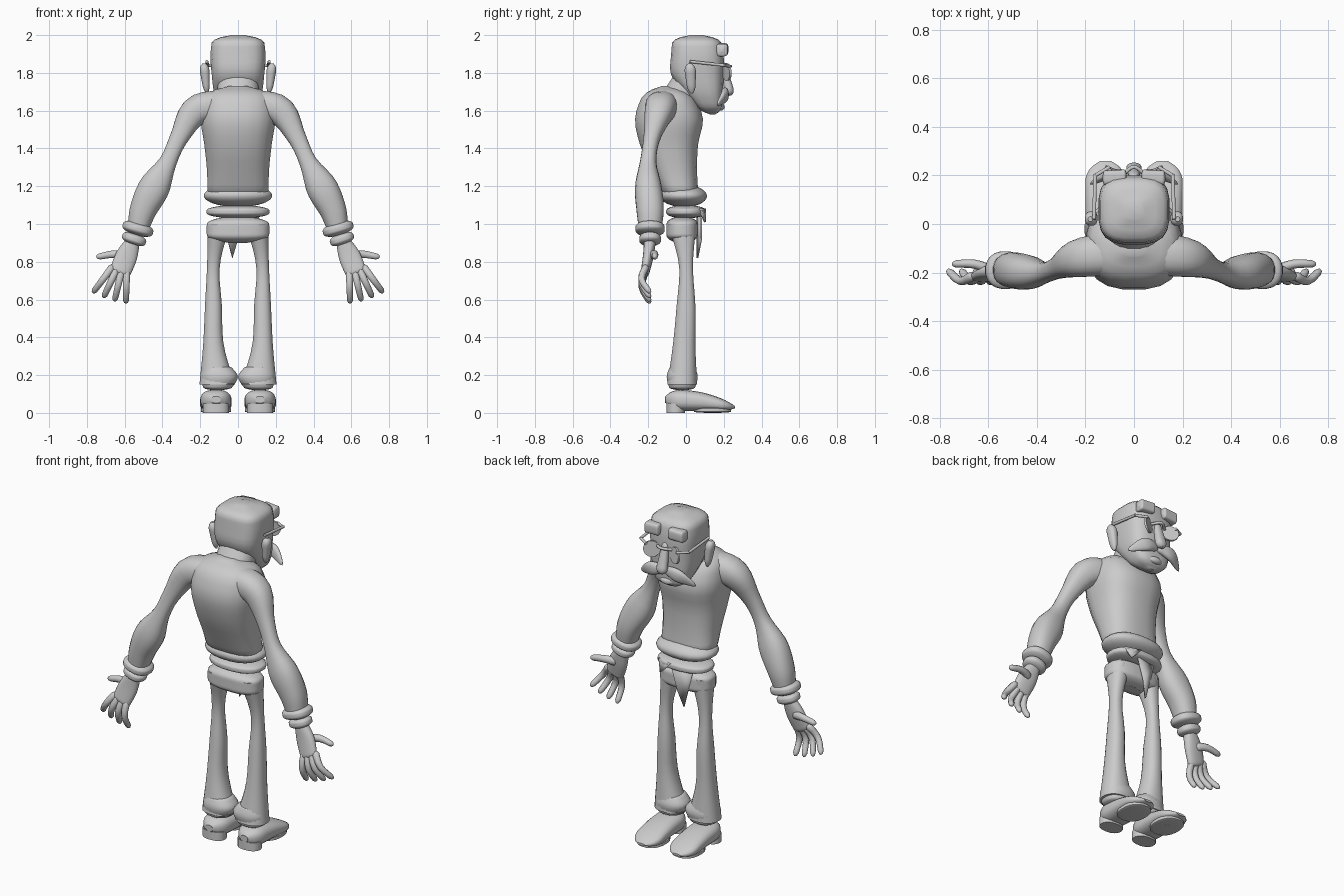
import bpy, bmesh, math
from mathutils import Vector

if "Cube" in bpy.data.objects:
    bpy.data.objects.remove(bpy.data.objects["Cube"])

GREY = (0.6, 0.6, 0.6, 1)
clay = bpy.data.materials.new("clay grey")
clay.use_nodes = True
clay.diffuse_color = GREY
clay.node_tree.nodes["Principled BSDF"].inputs["Base Color"].default_value = GREY
ACROSS, FORWARD, UP = Vector((1, 0, 0)), Vector((0, 1, 0)), Vector((0, 0, 1))


def finish(name, bm, mirror, thickness=0):
    """Turn a bmesh into a smooth, optionally mirrored object."""
    bmesh.ops.recalc_face_normals(bm, faces=bm.faces)
    mesh = bpy.data.meshes.new(name)
    bm.to_mesh(mesh)
    bm.free()
    mesh.materials.append(clay)
    part = bpy.data.objects.new(name, mesh)
    bpy.context.collection.objects.link(part)
    if thickness:
        solid = part.modifiers.new("thickness", "SOLIDIFY")
        solid.thickness, solid.offset = thickness, 0
    if mirror:
        part.modifiers.new("mirror", "MIRROR").use_mirror_merge = False
    bpy.context.view_layer.objects.active = part
    part.select_set(True)
    bpy.ops.object.shade_smooth_by_angle(angle=math.radians(50))
    part.select_set(False)


def along(keys, t):
    """Smooth curve through evenly spaced keys, straight when there are two."""
    if len(keys) == 1:
        return keys[0]
    padded = [2 * keys[0] - keys[1], *keys, 2 * keys[-1] - keys[-2]]
    place = t * (len(keys) - 1)
    i = min(int(place), len(keys) - 2)
    f = place - i
    a, b, c, d = padded[i:i + 4]
    return b + (c - a) * (f / 2) + (2 * a - 5 * b + 4 * c - d) * (f * f / 2) \
        + (3 * b - a - 3 * c + d) * (f ** 3 / 2)


def loft(name, path, widths, depths, axis=None, ref=FORWARD, cap=0.1,
         power=2.3, sides=20, steps=20, mirror=False):
    """Skin rounded rings along a path, closing both ends with a round cap."""
    keys = [Vector(p) for p in path]
    bm = bmesh.new()
    rings = []
    for step in range(steps + 1):
        t = (1 - math.cos(math.pi * step / steps)) / 2
        ahead = along(keys, min(t + 0.01, 1)) - along(keys, max(t - 0.01, 0))
        tangent = axis or ahead.normalized()
        side = ref.cross(tangent).normalized()
        front = tangent.cross(side)
        edge = min(t, 1 - t)
        shrink = 1
        if edge < cap:
            shrink = max(0.3, math.sqrt(1 - (1 - edge / cap) ** 2))
        ring = []
        for k in range(sides):
            angle = math.tau * (k + 0.5) / sides
            c, s = math.cos(angle), math.sin(angle)
            u = math.copysign(abs(c) ** (2 / power), c) * along(widths, t) * shrink
            v = math.copysign(abs(s) ** (2 / power), s) * along(depths, t) * shrink
            ring.append(bm.verts.new(along(keys, t) + side * u + front * v))
        rings.append(ring)
    for low, high in zip(rings, rings[1:]):
        for k in range(sides):
            n = (k + 1) % sides
            bm.faces.new((low[k], low[n], high[n], high[k]))
    bm.faces.new(rings[0])
    bm.faces.new(rings[-1])
    finish(name, bm, mirror)


def plate(name, corners):
    """Thin pointed piece of cloth."""
    bm = bmesh.new()
    bm.faces.new([bm.verts.new(c) for c in corners])
    finish(name, bm, False, thickness=0.01)


# Stooped sweater with a rolled hem, and the neck
loft("sweater", [(0, -.02, 1.12), (0, -.06, 1.27), (0, -.09, 1.42), (0, -.09, 1.57), (0, -.1, 1.73)],
     widths=[.165, .165, .18, .2, .17], depths=[.09, .12, .155, .18, .11], axis=UP, power=2.6)
loft("sweater_hem", [(0, -.01, 1.09), (0, -.02, 1.21)],
     widths=[.183], depths=[.127], axis=UP, cap=.5)
loft("neck", [(0, -.08, 1.6), (0, .05, 1.8)], widths=[.11], depths=[.09])

# Shirt tail and hips
loft("shirt_band", [(0, 0, 1.03), (0, 0, 1.1)], widths=[.168], depths=[.106], axis=UP, cap=.4)
loft("hips", [(0, -.02, .9), (0, -.02, 1.04)],
     widths=[.167], depths=[.085], axis=UP, cap=.3, power=2.8)
plate("long_shirt_tail", [(-.09, .06, 1.05), (.04, .08, 1.05), (0, .08, .92), (-.03, .06, .82)])
plate("short_shirt_tail", [(.03, .1, 1.08), (.13, .07, 1.08), (.1, .1, 1.01)])

# Flared trouser legs with turned-up cuffs
loft("trouser_leg", [(.1, -.02, 1), (.13, 0, .78), (.13, 0, .57), (.13, -.01, .36), (.11, -.02, .15)],
     widths=[.06, .034, .045, .055, .095], depths=[.075, .037, .05, .06, .08],
     axis=UP, cap=0, mirror=True)
loft("trouser_cuff", [(.11, -.02, .25), (.1, -.02, .19), (.11, -.02, .12)],
     widths=[.07, .1, .07], depths=[.065, .083, .065], axis=UP, mirror=True)

# Shoes with a low heel
loft("shoe", [(.117, -.11, .07), (.117, .08, .06), (.117, .26, .03)],
     widths=[.08, .084, .085], depths=[.06, .05, .022],
     axis=FORWARD, ref=UP, cap=.25, power=2.6, mirror=True)
loft("shoe_heel", [(.117, -.055, 0), (.117, -.055, .05)],
     widths=[.07], depths=[.05], axis=UP, cap=0, steps=1, mirror=True)
loft("shoe_sole", [(.117, .14, 0), (.117, .14, .03)],
     widths=[.08], depths=[.1], axis=UP, cap=.2, mirror=True)

# Thin upper arms running into baggy forearms
loft("arm", [(.06, -.12, 1.63), (.22, -.14, 1.6), (.31, -.18, 1.46), (.37, -.2, 1.33),
             (.44, -.2, 1.2), (.5, -.19, 1.08), (.53, -.19, .97)],
     widths=[.08, .08, .05, .047, .083, .073, .055],
     depths=[.09, .08, .045, .043, .07, .073, .06], cap=0, steps=32, mirror=True)
loft("sleeve_cuff", [(.52, -.19, 1.01), (.54, -.19, .94)],
     widths=[.084], depths=[.078], cap=.4, mirror=True)
loft("inner_cuff", [(.54, -.19, .95), (.56, -.19, .89)],
     widths=[.066], depths=[.058], cap=.4, mirror=True)

# Hands with four fanned, curled fingers and a thumb
loft("palm", [(.55, -.19, .92), (.59, -.2, .83), (.63, -.22, .73)],
     widths=[.034, .058, .055], depths=[.032, .028, .022], mirror=True)
first_knuckle, last_knuckle = Vector((.66, -.21, .78)), Vector((.59, -.21, .76))
for i, label in enumerate(("index", "middle", "ring", "little")):
    knuckle = first_knuckle.lerp(last_knuckle, i / 3)
    fan = math.radians(37 - 12 * i)
    reach = Vector((math.sin(fan), 0, -math.cos(fan))) * .18
    loft(label + "_finger",
         [knuckle, knuckle + reach / 2 - FORWARD * .025, knuckle + reach + FORWARD * .02],
         widths=[.021, .016], depths=[.02, .015], sides=10, steps=10, power=2, mirror=True)
loft("thumb", [(.59, -.19, .83), (.66, -.165, .84), (.75, -.165, .825)],
     widths=[.026, .016], depths=[.022, .015], sides=10, steps=10, power=2, mirror=True)

# Boxy head tapering to a jutting jaw
loft("head", [(0, .14, 1.58), (0, .095, 1.685), (0, .06, 1.79), (0, .06, 1.895), (0, .055, 2)],
     widths=[.08, .125, .14, .147, .135], depths=[.05, .1, .14, .14, .125], axis=UP, power=3.2)
loft("ear", [(.165, .03, 1.69), (.18, .02, 1.85)],
     widths=[.015, .03], depths=[.02, .034], axis=UP, cap=.3, mirror=True)

# Long nose, drooping moustache, lip and brows
loft("nose", [(0, .19, 1.86), (0, .235, 1.68)],
     widths=[.018, .036], depths=[.016, .028], cap=.2)
loft("moustache", [(0, .195, 1.695), (.09, .205, 1.68), (.18, .165, 1.63)],
     widths=[.02, .038, .01], depths=[.02, .02, .006], mirror=True)
loft("lower_lip", [(-.06, .16, 1.625), (0, .18, 1.62), (.06, .16, 1.625)],
     widths=[.02], depths=[.024], cap=.5)
loft("eyebrow", [(.03, .195, 1.925), (.13, .19, 1.92)],
     widths=[.033], depths=[.03], axis=ACROSS, power=4, mirror=True)

# Spectacles: angled round lenses, bridge and temples
facing = Vector((-.5, 1, .1)).normalized()
centre = Vector((.078, .215, 1.805))
for label, radius, half in (("lens", .042, .003), ("lens_rim", .047, .006)):
    loft(label, [centre - facing * half, centre + facing * half], widths=[radius], depths=[radius],
         axis=facing, ref=UP, cap=0, power=2, steps=1, mirror=True)
wire = dict(widths=[.008], depths=[.008], sides=8, cap=0)
loft("bridge", [(-.05, .2, 1.825), (0, .235, 1.835), (.05, .2, 1.825)], **wire)
loft("temple_hinge", [(.1, .235, 1.835), (.16, .2, 1.84)], ref=UP, mirror=True, **wire)
loft("temple", [(.16, .205, 1.84), (.165, .02, 1.86)], ref=UP, mirror=True, **wire)
